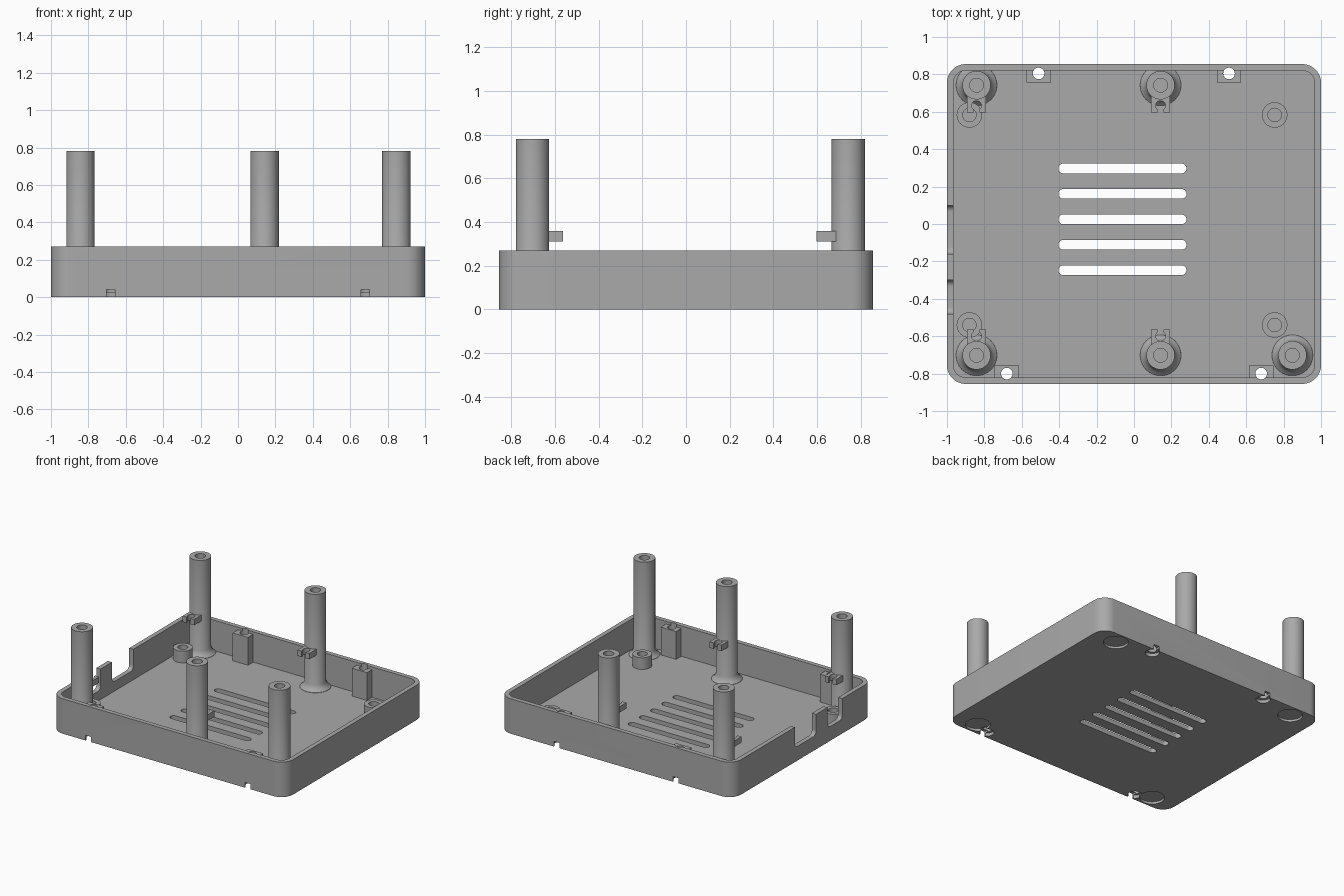
import bpy, bmesh, math
from mathutils import Matrix

cube = bpy.data.objects.get("Cube")
if cube:
    bpy.data.objects.remove(cube, do_unlink=True)

grey = bpy.data.materials.new("plain grey")
grey.use_nodes = True
COLOR = (0.4, 0.4, 0.4, 1)
grey.diffuse_color = COLOR
grey.node_tree.nodes["Principled BSDF"].inputs["Base Color"].default_value = COLOR

FLOOR, RIM, POST_TOP = 0.035, 0.27, 0.78


def add_object(name, bm):
    bmesh.ops.remove_doubles(bm, verts=bm.verts, dist=1e-5)
    bmesh.ops.recalc_face_normals(bm, faces=bm.faces)
    mesh = bpy.data.meshes.new(name)
    bm.to_mesh(mesh)
    bm.free()
    mesh.materials.append(grey)
    obj = bpy.data.objects.new(name, mesh)
    bpy.context.collection.objects.link(obj)
    return obj


def prism(name, x, y, w, h, z0, z1, r=0, steps=10, sideways=False):
    """Rounded rectangle, extruded up, or along x when sideways."""
    bm = bmesh.new()
    pts = []
    for k, (sx, sy) in enumerate(((1, 1), (-1, 1), (-1, -1), (1, -1))):
        for i in range(steps + 1 if r else 1):
            a = (k + i / steps) * math.pi / 2
            pts.append((x + sx * (w / 2 - r) + r * math.cos(a),
                        y + sy * (h / 2 - r) + r * math.sin(a), z0))
    verts = [bm.verts.new(p) for p in pts]
    bmesh.ops.remove_doubles(bm, verts=verts, dist=1e-5)
    face = bm.faces.new(bm.verts[:])
    ext = bmesh.ops.extrude_face_region(bm, geom=[face])["geom"]
    moved = [g for g in ext if isinstance(g, bmesh.types.BMVert)]
    bmesh.ops.translate(bm, verts=moved, vec=(0, 0, z1 - z0))
    if sideways:
        turn = Matrix(((0, 0, 1), (1, 0, 0), (0, 1, 0))).to_4x4()
        bmesh.ops.transform(bm, matrix=turn, verts=bm.verts)
    return add_object(name, bm)


def disc(name, x, y, r, z0, z1):
    return prism(name, x, y, 2 * r, 2 * r, z0, z1, r, 8)


def lathe(name, x, y, profile):
    bm = bmesh.new()
    verts = [bm.verts.new((r, 0, z)) for r, z in profile]
    edges = [bm.edges.new(pair) for pair in zip(verts, verts[1:])]
    bmesh.ops.spin(bm, geom=verts + edges, cent=(0, 0, 0), axis=(0, 0, 1),
                   angle=2 * math.pi, steps=40)
    bmesh.ops.translate(bm, verts=bm.verts, vec=(x, y, 0))
    return add_object(name, bm)


def cut(obj, cutters):
    bpy.context.view_layer.objects.active = obj
    for cutter in cutters:
        cutter.hide_render = True
        mod = obj.modifiers.new("cut", "BOOLEAN")
        mod.operation, mod.solver, mod.object = "DIFFERENCE", "EXACT", cutter
        bpy.ops.object.modifier_apply(modifier=mod.name)


parts, tools = [], []

# Tray shell
tray = prism("tray", 0, 0, 2, 1.71, 0, RIM, 0.1)
parts.append(tray)
tools.append(prism("cavity_cutter", 0, 0, 1.93, 1.64, FLOOR, 1, 0.065))

# Vent slots
for i in range(5):
    tools.append(prism("vent_cutter", -0.062, 0.297 - i * 0.136, 0.685, 0.052,
                       -0.1, 0.1, 0.026))

# Connector openings in the right wall
for y0, y1 in ((-0.16, 0.10), (-0.48, -0.30)):
    tools.append(prism("opening_cutter", (y0 + y1) / 2, 0.31, y1 - y0, 0.4,
                       -1.1, -0.93, 0.035, sideways=True))

# Shallow round recesses for feet
for x in (-0.8, 0.8):
    for y in (-0.755, 0.755):
        tools.append(disc("foot_recess_cutter", x, y, 0.088, -0.1, 0.018))

# Screw blocks against the front and back walls
for x, y in ((-0.51, 0.805), (0.508, 0.805), (-0.68, -0.8), (0.68, -0.8)):
    side = 1 if y > 0 else -1
    hole = disc("screw_hole_cutter", x, y, 0.031, -0.1, 0.5)
    seat = disc("screw_seat_cutter", x, y, 0.05, -0.1, 0.025)
    notch = prism("notch_cutter", x, y + side * 0.05, 0.047, 0.1, -0.1, 0.04)
    block = prism("screw_block", x, side * 0.797, 0.13, 0.08, FLOOR - 0.002, 0.25)
    cut(block, [hole, notch])
    parts.append(block)
    tools += [hole, seat, notch]
cut(tray, tools)

# Tall posts with flared feet and blind holes
BACK, FRONT = 0.742, -0.702
for x, y in ((-0.842, BACK), (0.142, BACK), (-0.842, FRONT), (0.142, FRONT),
             (0.847, FRONT)):
    parts.append(lathe("post", x, y, [
        (0, 0.03), (0.11, 0.03), (0.109, 0.037), (0.09, 0.052), (0.076, 0.08),
        (0.076, POST_TOP), (0.037, POST_TOP), (0.037, 0.5), (0, 0.5)]))

# Forked cable clips on the posts, pointing inward
for x in (-0.842, 0.142):
    for post_y, tip in ((BACK, 0.597), (FRONT, -0.563)):
        side = 1 if tip > 0 else -1
        root = post_y - side * 0.055
        clip = prism("cable_clip", x, (root + tip) / 2, 0.1, abs(root - tip),
                     0.312, 0.358)
        slot = prism("clip_slot_cutter", x, tip, 0.034, 0.06, 0.2, 0.5)
        eye = disc("clip_eye_cutter", x, tip + side * 0.036, 0.026, 0.2, 0.5)
        cut(clip, [slot, eye])
        tools += [slot, eye]
        parts.append(clip)

# Short standoffs on the floor
for x in (-0.88, 0.752):
    for y in (-0.54, 0.583):
        parts.append(lathe("standoff", x, y, [
            (0, 0.03), (0.068, 0.03), (0.068, 0.125), (0.036, 0.125),
            (0.036, 0.04), (0, 0.04)]))

for tool in tools:
    bpy.data.objects.remove(tool, do_unlink=True)

# Smooth round surfaces, keep hard edges
bpy.ops.object.select_all(action="DESELECT")
for part in parts:
    part.select_set(True)
bpy.context.view_layer.objects.active = tray
bpy.ops.object.shade_smooth_by_angle(angle=math.radians(30))
